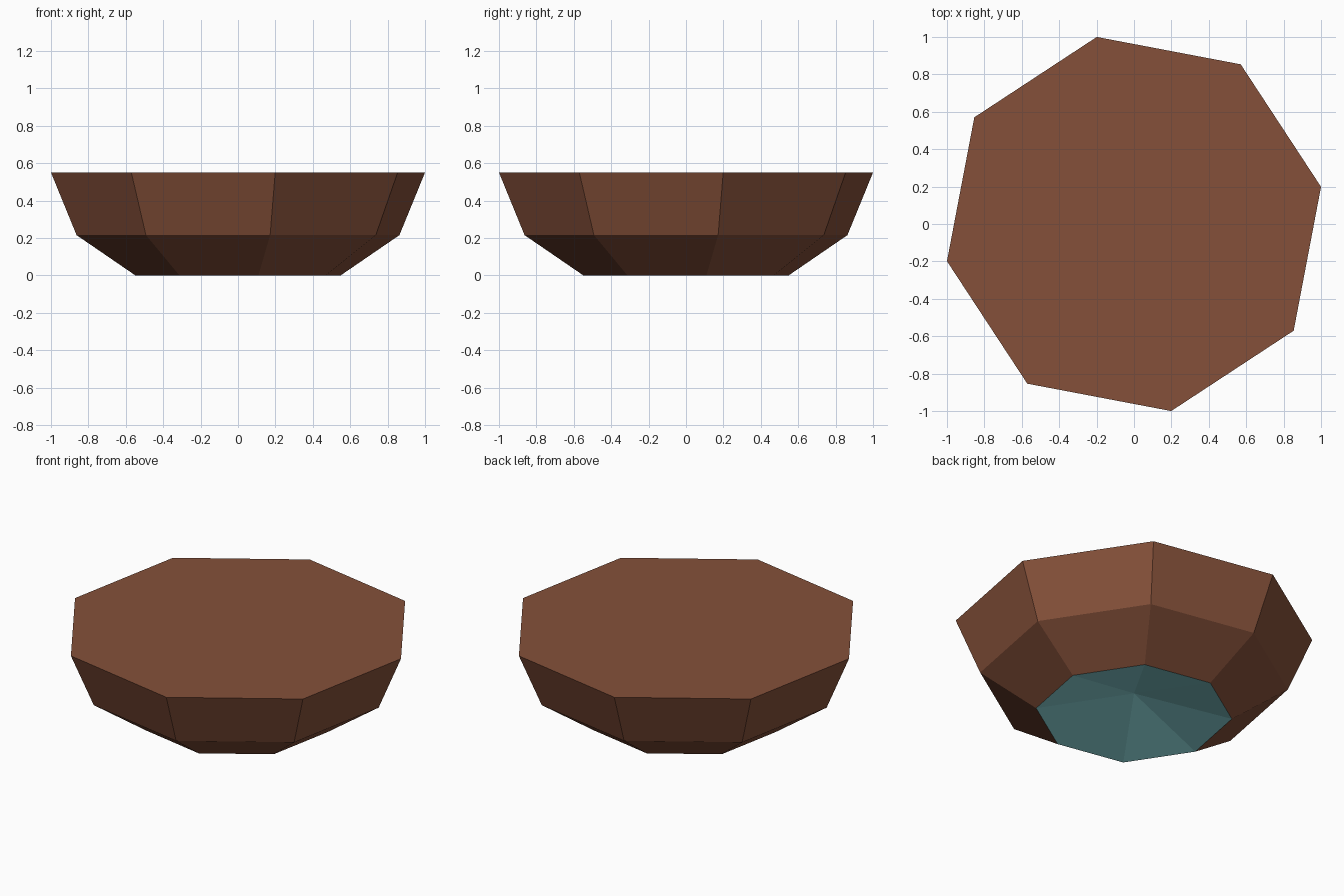
import bpy, bmesh, math

if "Cube" in bpy.data.objects:
    bpy.data.objects.remove(bpy.data.objects["Cube"])

def material(name, rgb):
    m = bpy.data.materials.new(name)
    m.diffuse_color = (*rgb, 1)
    m.use_nodes = True
    m.node_tree.nodes["Principled BSDF"].inputs["Base Color"].default_value = m.diffuse_color
    return m

brown = material("brown", (0.235, 0.081, 0.042))
teal = material("teal", (0.25, 0.64, 0.66))

SIDES = 8
TURN = math.radians(11.25)
# radius, height from base to rim
PROFILE = [(0.56, 0.0), (0.88, 0.215), (1.0196, 0.55)]

bm = bmesh.new()
rings = []
for r, z in PROFILE:
    ring = []
    for i in range(SIDES):
        a = TURN + math.tau * i / SIDES
        rr = r * (1.007 if i % 2 else 1.0)  # diagonal corners sit slightly further out
        ring.append(bm.verts.new((rr * math.cos(a), rr * math.sin(a), z)))
    rings.append(ring)

# sloping walls
for low, high in zip(rings, rings[1:]):
    for i in range(SIDES):
        j = (i + 1) % SIDES
        bm.faces.new((low[i], low[j], high[j], high[i]))

# flat top
bm.faces.new(rings[-1])

# underside, a shallow hollow cone
apex = bm.verts.new((0, 0, 0.133))
for i in range(SIDES):
    f = bm.faces.new((rings[0][(i + 1) % SIDES], rings[0][i], apex))
    f.material_index = 1

mesh = bpy.data.meshes.new("faceted_bowl")
bm.to_mesh(mesh)
bm.free()
mesh.materials.append(brown)
mesh.materials.append(teal)
bowl = bpy.data.objects.new("faceted_bowl", mesh)
bpy.context.collection.objects.link(bowl)
